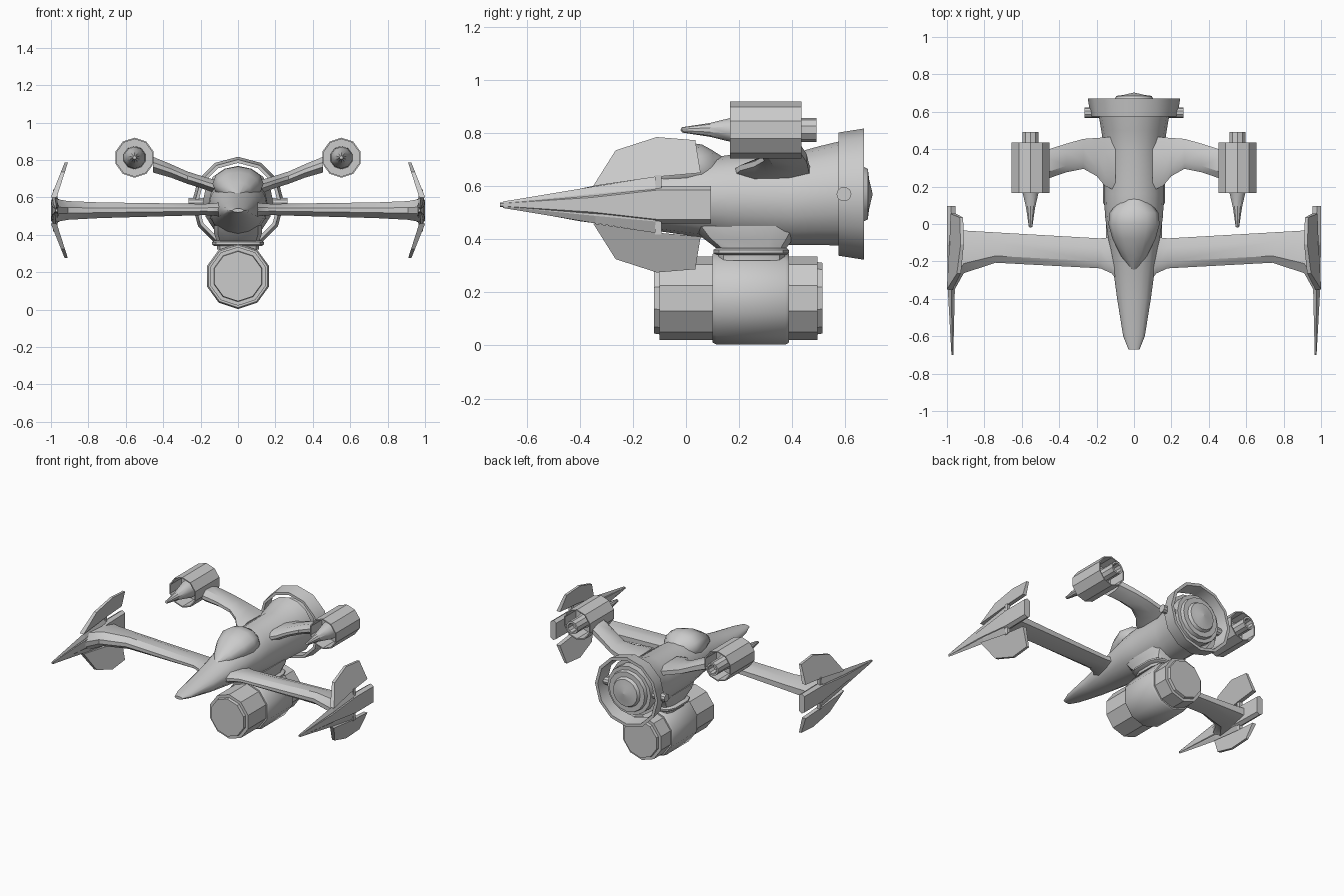
import bpy, bmesh
from math import sin, cos, pi, radians

if "Cube" in bpy.data.objects:
    bpy.data.objects.remove(bpy.data.objects["Cube"])


def loft(name, rings, mirror=False, smooth=35, closed=False):
    """Skin a list of equal-length point rings, cap the ends."""
    bm = bmesh.new()
    vs = [[bm.verts.new(p) for p in r] for r in rings]
    n = len(rings[0])
    pairs = list(zip(vs, vs[1:])) + ([(vs[-1], vs[0])] if closed else [])
    for a, b in pairs:
        for i in range(n):
            j = (i + 1) % n
            bm.faces.new((a[i], a[j], b[j], b[i]))
    if not closed:
        bm.faces.new(vs[0])
        bm.faces.new(vs[-1])
    bmesh.ops.remove_doubles(bm, verts=bm.verts, dist=1e-4)
    bmesh.ops.recalc_face_normals(bm, faces=bm.faces)
    me = bpy.data.meshes.new(name)
    bm.to_mesh(me)
    bm.free()
    ob = bpy.data.objects.new(name, me)
    bpy.context.collection.objects.link(ob)
    if mirror:
        ob.modifiers.new("mirror", 'MIRROR')
    if smooth:
        bpy.ops.object.select_all(action='DESELECT')
        ob.select_set(True)
        bpy.context.view_layer.objects.active = ob
        bpy.ops.object.shade_smooth_by_angle(angle=radians(smooth))
    return ob


def oval(y, w, zb, zt, n=16, x=0, power=1.0):
    """Oval ring across y; power below 1 makes it boxier."""
    f = lambda v: abs(v) ** power * (1 if v > 0 else -1)
    return [(x + w * f(cos(2*pi*i/n)), y, (zb+zt)/2 + (zt-zb)/2 * f(sin(2*pi*i/n)))
            for i in range(n)]


def lathe(name, profile, n, x=0, z=0, **kw):
    """Revolve (y, radius) points about a y-parallel axis, one vertex on top."""
    return loft(name, [[(x + r * sin(2*pi*i/n), y, z + r * cos(2*pi*i/n))
                        for i in range(n)] for y, r in profile], **kw)


def foil(x, lead, trail, z, h):
    """Wing cross-section at x."""
    c = trail - lead
    up = [(lead + .03*c, .3), (lead + .25*c, 1), (lead + .7*c, .9), (trail, .45)]
    return [(x, y, z + t*h) for y, t in up] + [(x, y, z - t*h) for y, t in reversed(up)]


# Fuselage: flat pointed nose swelling to a round tail
loft("fuselage", [oval(*s) for s in [
    (-.67, .03, .52, .54), (-.60, .058, .505, .553), (-.40, .09, .468, .59),
    (-.24, .112, .447, .625), (-.10, .135, .43, .665), (.04, .155, .41, .70),
    (.16, .16, .39, .717), (.40, .16, .378, .722), (.50, .175, .378, .75),
    (.575, .188, .377, .768)]], smooth=45)

# Canopy bulge
loft("canopy", [oval(*s, n=12) for s in [
    (-.25, .01, .59, .62), (-.17, .07, .58, .682), (-.08, .115, .58, .735),
    (.0, .137, .58, .765), (.06, .13, .58, .757), (.10, .10, .58, .735),
    (.135, .05, .60, .712)]], smooth=45)

# Tail engine, shroud ring and its side bolts
lathe("tail_engine", [(.56, .17), (.64, .17), (.64, .145), (.665, .14), (.665, .105),
                      (.685, .095), (.69, .055), (.703, .001)], 16, z=.57)
lathe("tail_ring", [(.575, .232), (.67, .247), (.67, .226), (.575, .214)], 12, z=.57,
      closed=True)
loft("ring_bolt", [[(x, .595 + .028*cos(i*pi/5), .57 + .028*sin(i*pi/5)) for i in range(10)]
                   for x in (.15, .265)], mirror=True)

# Belly pylon, collar and saddle
def slab(z, w, y0, y1, n=12):
    ym, h = (y0+y1)/2, (y1-y0)/2
    f = lambda v: abs(v) ** .55 * (1 if v > 0 else -1)
    return [(w*f(cos(2*pi*(i+.5)/n)), ym + h*f(sin(2*pi*(i+.5)/n)), z) for i in range(n)]

loft("belly_pylon", [slab(.45, .13, .02, .44), slab(.405, .13, .06, .41),
                     slab(.36, .115, .12, .375), slab(.32, .115, .12, .375)])
loft("pylon_collar", [slab(.34, .13, .115, .38), slab(.348, .142, .10, .39),
                      slab(.36, .142, .10, .39), slab(.368, .13, .115, .38)])

# Belly tank
lathe("belly_tank", [(-.12, .133), (-.10, .136), (-.10, .157), (.10, .157), (.10, .167),
                     (.115, .175), (.375, .175), (.388, .167), (.388, .157), (.495, .157),
                     (.495, .136), (.515, .133)], 10, z=.178)

# Main wings, flared at body and tip
loft("main_wing", [foil(*s) for s in [
    (.07, -.33, -.05, .535, .045), (.12, -.27, -.07, .535, .034), (.18, -.242, -.077, .535, .03),
    (.74, -.212, -.045, .531, .042), (.91, -.27, -.035, .53, .05),
    (.975, -.39, -.03, .53, .062)]], mirror=True)

# Wingtip dart: spiked core, thin upper and lower blades
def diamond(y, x0, x1, h, k=.6):
    xm = (x0 + x1) / 2
    return [(xm, y, .53+h), (x1, y, .53+h*k), (x1, y, .53-h*k),
            (xm, y, .53-h), (x0, y, .53-h*k), (x0, y, .53+h*k)]

loft("tip_core", [diamond(-.70, .966, .976, .008), diamond(-.36, .958, .995, .045),
                  diamond(-.10, .95, 1.0, .07, .8), diamond(.095, .955, 1.0, .07, .8)],
     mirror=True, smooth=0)
loft("tip_blade", [diamond(-.69, .968, .976, .012), diamond(-.34, .963, .99, .07),
                   diamond(-.115, .962, .994, .105)], mirror=True, smooth=0)

# Tip fins leaning inward, one above and one below
outline = [(-.35, .07), (-.265, .205), (-.11, .255), (.035, .243), (.055, .12), (-.11, .105)]
for s, label in ((1, "upper"), (-1, "lower")):
    loft(label + "_tip_fin", [[(.985 - (h - .07)*.36 + e*(.016 - .04*(h - .07)), y, .53 + s*h)
                               for y, h in outline] for e in (-1, 1)], mirror=True, smooth=0)
    loft(label + "_fin_post", [[(.977 + a*.012, -.104 + b*.012, .53 + s*h)
                                for a, b in ((-1, -1), (1, -1), (1, 1), (-1, 1))]
                               for h in (.06, .112)], mirror=True, smooth=0)

# Raised struts carrying the pods
loft("pod_strut", [foil(*s) for s in [
    (.10, .17, .47, .65, .04), (.155, .195, .463, .668, .034), (.20, .25, .46, .683, .033),
    (.27, .29, .455, .705, .033), (.36, .272, .43, .742, .036),
    (.455, .24, .40, .775, .042)]], mirror=True)

# Pods: open tube, inner bulkhead and spindle with spike
lathe("pod_shell", [(.165, .107), (.435, .107), (.435, .099), (.165, .099)], 10,
      x=.553, z=.812, closed=True, mirror=True)
lathe("pod_bulkhead", [(.29, .101), (.31, .101)], 10, x=.553, z=.812, mirror=True)
lathe("pod_spindle", [(-.02, .001), (-.015, .01), (.09, .026), (.16, .043), (.22, .058),
                      (.30, .062), (.38, .045), (.492, .045), (.492, .032), (.44, .03)],
      10, x=.553, z=.812, mirror=True)
